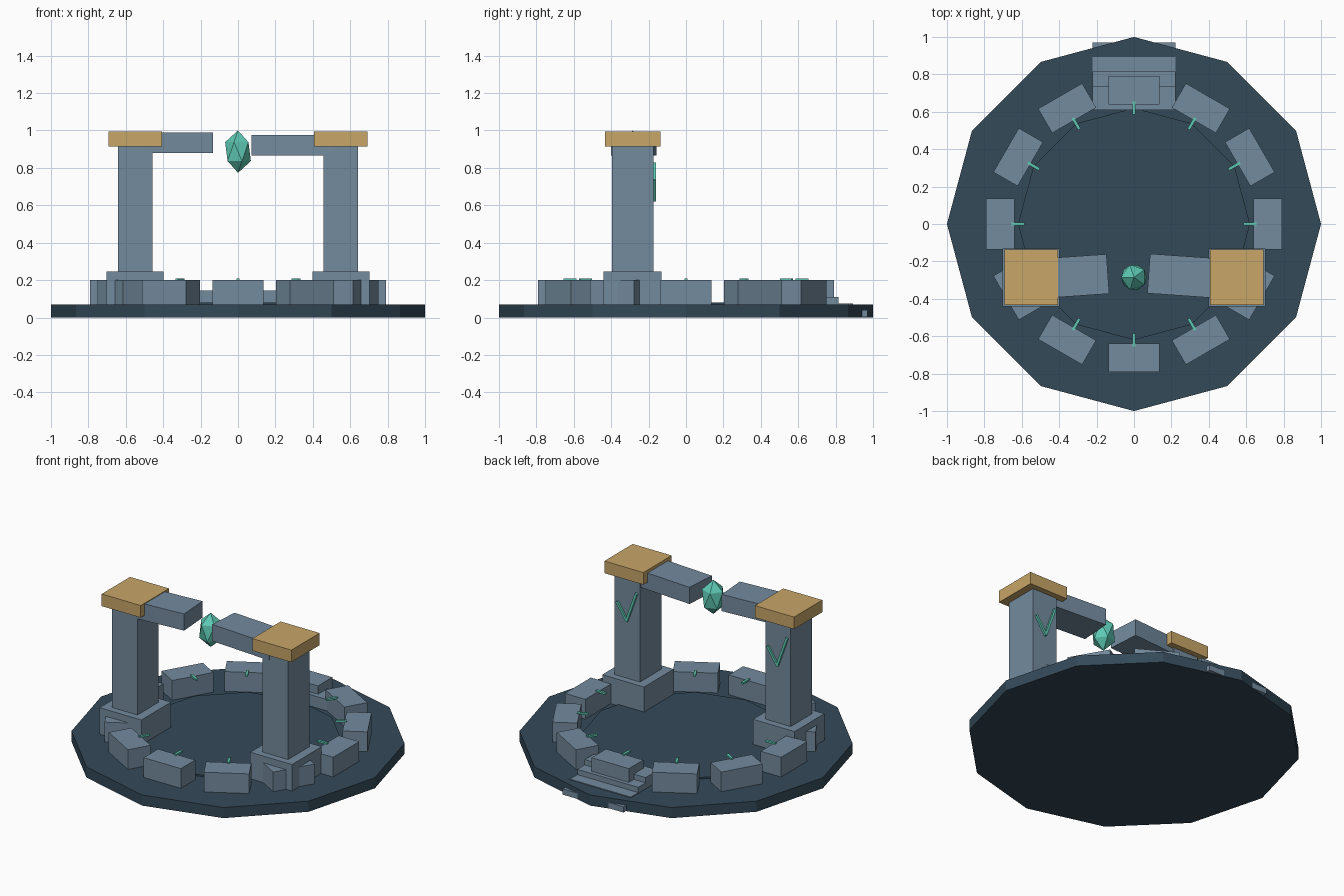
import bpy
import bmesh
from math import cos, sin, pi, radians, atan2, hypot
from mathutils import Matrix, Vector

old = bpy.data.objects.get("Cube")
if old:
    bpy.data.objects.remove(old, do_unlink=True)


def material(name, rgb):
    m = bpy.data.materials.new(name)
    m.use_nodes = True
    m.diffuse_color = (*rgb, 1)
    m.node_tree.nodes["Principled BSDF"].inputs["Base Color"].default_value = (*rgb, 1)
    return m


SLATE = material("dark slate", (0.034, 0.067, 0.098))
STONE = material("blue grey stone", (0.174, 0.258, 0.342))
GOLD = material("gold", (0.58, 0.38, 0.14))
TEAL = material("teal crystal", (0.112, 0.584, 0.456))


def finish(name, bm, mat):
    mesh = bpy.data.meshes.new(name)
    bm.to_mesh(mesh)
    bm.free()
    mesh.materials.append(mat)
    obj = bpy.data.objects.new(name, mesh)
    bpy.context.collection.objects.link(obj)
    return obj


def box(name, centre, size, mat, angle=0, axis="Z"):
    bm = bmesh.new()
    bmesh.ops.create_cube(bm, size=1)
    bm.transform(Matrix.Translation(centre) @ Matrix.Rotation(angle, 4, axis)
                 @ Matrix.Diagonal((*size, 1)))
    return finish(name, bm, mat)


def disc(name, radius, z0, z1, mat):
    bm = bmesh.new()
    bmesh.ops.create_cone(bm, cap_ends=True, segments=12, radius1=radius,
                          radius2=radius, depth=z1 - z0)
    bm.transform(Matrix.Translation((0, 0, (z0 + z1) / 2)))
    return finish(name, bm, mat)


# Floor
disc("base_platform", 1.0, 0, 0.07, SLATE)
disc("inner_floor", 0.62, 0.06, 0.08, SLATE)

# Ring of blocks, each with a small rune bar at its inner edge
for i in range(12):
    a = i * pi / 6
    box(f"ring_block_{i}", (0.715 * cos(a), 0.715 * sin(a), 0.13),
        (0.15, 0.272, 0.14), STONE, a)
    box(f"ring_rune_{i}", (0.62 * cos(a), 0.62 * sin(a), 0.202),
        (0.07, 0.016, 0.012), TEAL, a)

# Back steps
for i in range(4):
    top = 0.04 + 0.035 * i
    box(f"back_step_{i}", (0, 0.905 - 0.077 * i, top / 2 + 0.001),
        (0.445, 0.13, top - 0.002), STONE)

# Pillars with plinth, cap and a hooked rune on the back
PY = -0.285
for side, x in (("left", 0.55), ("right", -0.55)):
    box(f"{side}_plinth", (x, PY, 0.155), (0.305, 0.31, 0.18), STONE)
    box(f"{side}_shaft", (x, PY, 0.58), (0.185, 0.222, 0.68), STONE)
    box(f"{side}_cap", (x, PY, 0.955), (0.285, 0.295, 0.08), GOLD)
    foot = Vector((x, -0.169, 0.628))
    for part, dx, dz in (("short", 0.07, 0.105), ("long", -0.07, 0.195)):
        mid = foot + Vector((dx / 2, 0, dz / 2))
        box(f"{side}_rune_{part}", mid, (0.016, 0.016, hypot(dx, dz) + 0.008),
            TEAL, atan2(dx, dz), "Y")

# Broken lintel halves
box("right_lintel", (-0.327, PY + 0.005, 0.935), (0.375, 0.212, 0.11), STONE, radians(4))
box("left_lintel", (0.296, PY + 0.005, 0.92), (0.436, 0.212, 0.11), STONE, radians(-4))

# Floating crystal
bm = bmesh.new()
bmesh.ops.create_icosphere(bm, subdivisions=1, radius=1)
bm.transform(Matrix.Translation((0, PY, 0.887)) @ Matrix.Rotation(pi, 4, "Z")
             @ Matrix.Diagonal((0.077, 0.077, 0.113, 1)))
finish("crystal", bm, TEAL)
